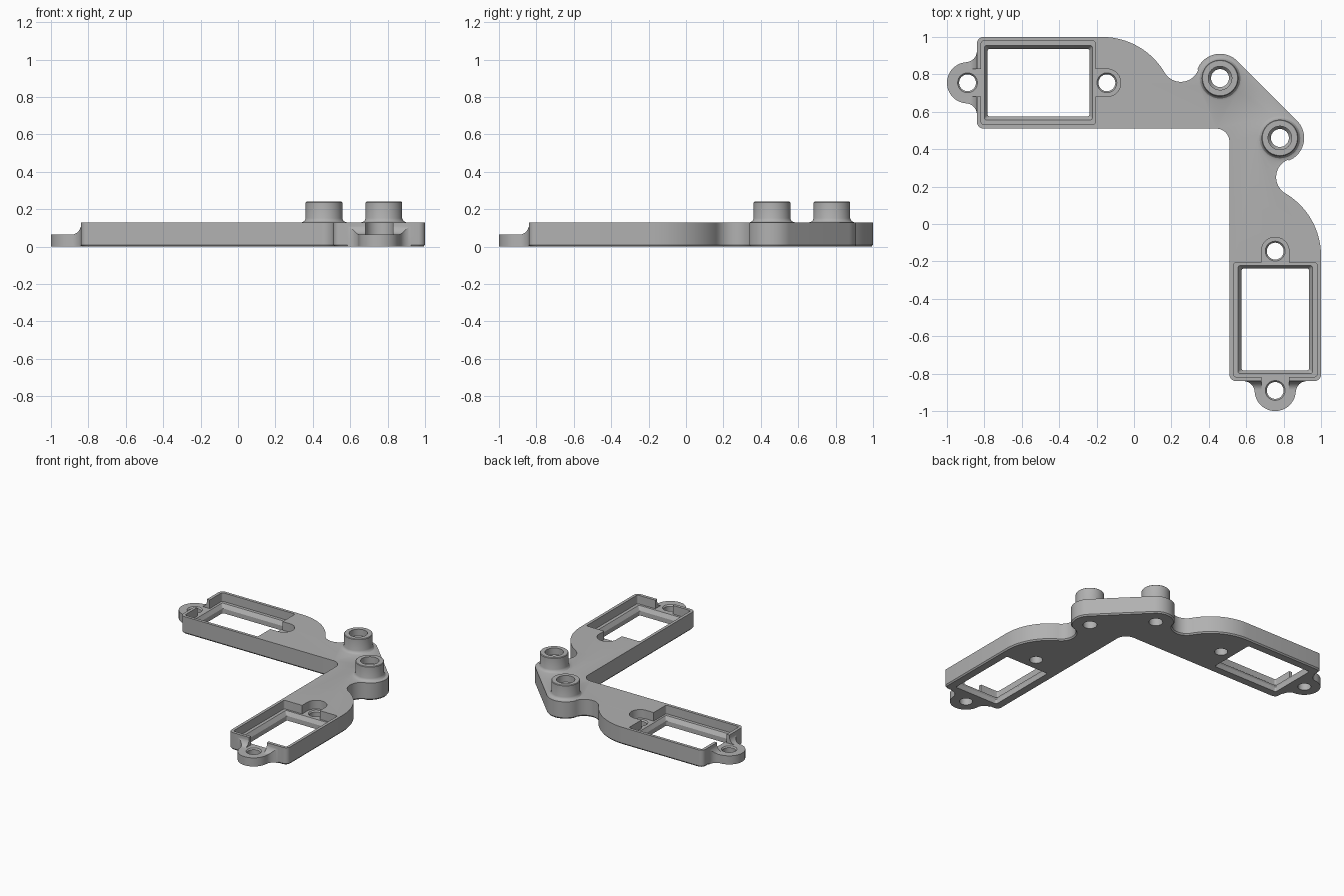
import bpy
import bmesh
from math import sin, cos, radians, pi

old = bpy.data.objects.get("Cube")
if old:
    bpy.data.objects.remove(old, do_unlink=True)

grey = bpy.data.materials.new("mid_grey")
grey.use_nodes = True
grey.diffuse_color = (0.44, 0.44, 0.44, 1)
grey.node_tree.nodes["Principled BSDF"].inputs["Base Color"].default_value = (0.44, 0.44, 0.44, 1)

# Main centres of the upper arm; the other arm swaps x and y
BOSS = (0.46, 0.78)
VALLEY = (0.25, 0.86)
SHOULDER = (-0.17, 0.6125)
TAB = (-0.89, 0.755)
SCREW = (-0.145, 0.755)
RIM, LEDGE, FLOOR = 0.13, 0.065, 0.05
# Pocket wall profile: height and inset, with a coved foot
COVE = [(FLOOR, 0.062), (0.054, 0.05), (0.062, 0.041), (0.08, 0.034), (RIM, 0.03), (0.2, 0.03)]


def arc(c, r, a0, a1, n=14):
    angles = [radians(a0 + (a1 - a0) * i / n) for i in range(n + 1)]
    return [(c[0] + r * cos(a), c[1] + r * sin(a)) for a in angles]


def circle(c, r, n=48):
    return arc(c, r, 0, 360, n)[:-1]


def box(x0, x1, y0, y1, r=0.012):
    corners = [(x1 - r, y1 - r), (x0 + r, y1 - r), (x0 + r, y0 + r), (x1 - r, y0 + r)]
    return [p for i, c in enumerate(corners) for p in arc(c, r, 90 * i, 90 * i + 90, 4)]


def outline(d, left, c=0.035):
    """Bracket outline inset by d, with the arm ending at x = left."""
    half = arc(BOSS, 0.13 - d, 45, 159, 20)
    half += arc(VALLEY, 0.10 + d, 339, 210.5, 20)
    half += arc(SHOULDER, 0.3875 - d, 30.5, 90, 20)
    half += arc((left + d + c, 1 - d - c), c, 90, 180, 5)
    half += arc((left + d + c, 0.51 + d + c), c, 180, 270, 5)
    half += arc((0.44, 0.44), 0.07 + d, 90, 45, 6)
    return half + [(y, x) for x, y in reversed(half[:-1])]


def loft(name, rings, swap=False):
    """Closed solid through rings of (height, points)."""
    bm = bmesh.new()
    rows = []
    for z, pts in rings:
        rows.append([bm.verts.new((y, x, z) if swap else (x, y, z)) for x, y in pts])
    n = len(rows[0])
    for a, b in zip(rows, rows[1:]):
        for i in range(n):
            j = (i + 1) % n
            bm.faces.new((a[i], a[j], b[j], b[i]))
    bm.faces.new(rows[0][::-1])
    bm.faces.new(rows[-1])
    bmesh.ops.recalc_face_normals(bm, faces=bm.faces)
    mesh = bpy.data.meshes.new(name)
    bm.to_mesh(mesh)
    bm.free()
    mesh.materials.append(grey)
    ob = bpy.data.objects.new(name, mesh)
    bpy.context.collection.objects.link(ob)
    return ob


def prism(name, pts, z0, z1, swap=False):
    return loft(name, [(z0, pts), (z1, pts)], swap)


def combine(target, tool, operation):
    mod = target.modifiers.new("combine", "BOOLEAN")
    mod.operation, mod.solver, mod.object = operation, "EXACT", tool
    bpy.context.view_layer.objects.active = target
    bpy.ops.object.modifier_apply(modifier=mod.name)
    bpy.data.objects.remove(tool, do_unlink=True)


def cove_cutter(swap):
    """Leaves a low tab that sweeps up to the end wall."""
    profile = [(-1.2, 0.3), (-1.2, LEDGE)]
    profile += [(-0.887 + 0.05 * sin(t * pi / 16), RIM - 0.065 * cos(t * pi / 16)) for t in range(9)]
    profile += [(-0.837, 0.3)]
    ob = loft("cove_cutter", [(0.5, profile), (1.02, profile)])
    for v in ob.data.vertices:
        x, z, y = v.co
        v.co = (y, x, z) if swap else (x, y, z)
    # Restore outward normals after the axis change
    bm = bmesh.new()
    bm.from_mesh(ob.data)
    bmesh.ops.recalc_face_normals(bm, faces=bm.faces)
    bm.to_mesh(ob.data)
    bm.free()
    return ob


# Body plate with a small bevel along the bottom edge
body = loft("bracket_body", [(0, outline(0.008, -0.84)), (0.01, outline(0, -0.84)),
                             (RIM, outline(0, -0.84))])

# Pocket around the boss and inner screw pedestals
pocket = loft("pocket_cutter", [(z, outline(d, -0.2, 0.012)) for z, d in COVE])
for swap in (False, True):
    for centre, r in ((BOSS, 0.095), (SCREW, 0.075)):
        stem = [(0, circle(centre, r + 0.062))] + [(z, circle(centre, r + d)) for z, d in COVE]
        stem.append((0.3, circle(centre, r + 0.03)))
        combine(pocket, loft("pedestal", stem, swap), "DIFFERENCE")
combine(body, pocket, "DIFFERENCE")

for swap in (False, True):
    # End tab
    tab_pts = [(-0.825, 0.925)] + arc((-0.90, 0.925), 0.06, 0, -86.6, 10)
    tab_pts += arc(TAB, 0.11, 93.4, 266.6, 28)[1:-1]
    tab_pts += arc((-0.90, 0.585), 0.06, 86.6, 0, 10) + [(-0.825, 0.585)]
    tab = prism("end_tab", tab_pts, 0, RIM, swap)
    combine(tab, cove_cutter(swap), "DIFFERENCE")
    combine(body, tab, "UNION")

    # Raised boss with flared foot
    profile = [(0.1, 0.12), (RIM, 0.12), (0.134, 0.109), (0.141, 0.102), (0.152, 0.098),
               (0.236, 0.098), (0.24, 0.094)]
    combine(body, loft("boss", [(z, circle(BOSS, r)) for z, r in profile], swap), "UNION")

    # Recess, slot for the tabs, and bevelled window
    recess = prism("recess", box(-0.817, -0.207, 0.532, 0.978), LEDGE, 0.3, swap)
    combine(body, recess, "DIFFERENCE")
    slot = arc(SCREW, 0.074, -90, 90, 20) + [(-1.1, 0.829), (-1.1, 0.681)]
    combine(body, prism("slot", slot, LEDGE, 0.3, swap), "DIFFERENCE")
    small = box(-0.783, -0.238, 0.575, 0.936)
    large = box(-0.80, -0.222, 0.556, 0.954)
    window = loft("window", [(-0.1, small), (0.035, small), (LEDGE, large), (0.1, large)], swap)
    combine(body, window, "DIFFERENCE")

    # Screw holes and stepped boss bores
    for centre in (TAB, SCREW):
        hole = [(-0.1, 0.045), (0.055, 0.045), (LEDGE, 0.053), (0.2, 0.053)]
        combine(body, loft("hole", [(z, circle(centre, r)) for z, r in hole], swap), "DIFFERENCE")
    bore = [(-0.1, 0.048), (0.17, 0.048), (0.19, 0.063), (0.3, 0.063)]
    combine(body, loft("bore", [(z, circle(BOSS, r)) for z, r in bore], swap), "DIFFERENCE")

# Smooth curved walls, keep edges crisp
bpy.ops.object.select_all(action="DESELECT")
body.select_set(True)
bpy.context.view_layer.objects.active = body
bpy.ops.object.shade_smooth_by_angle(angle=radians(25))
